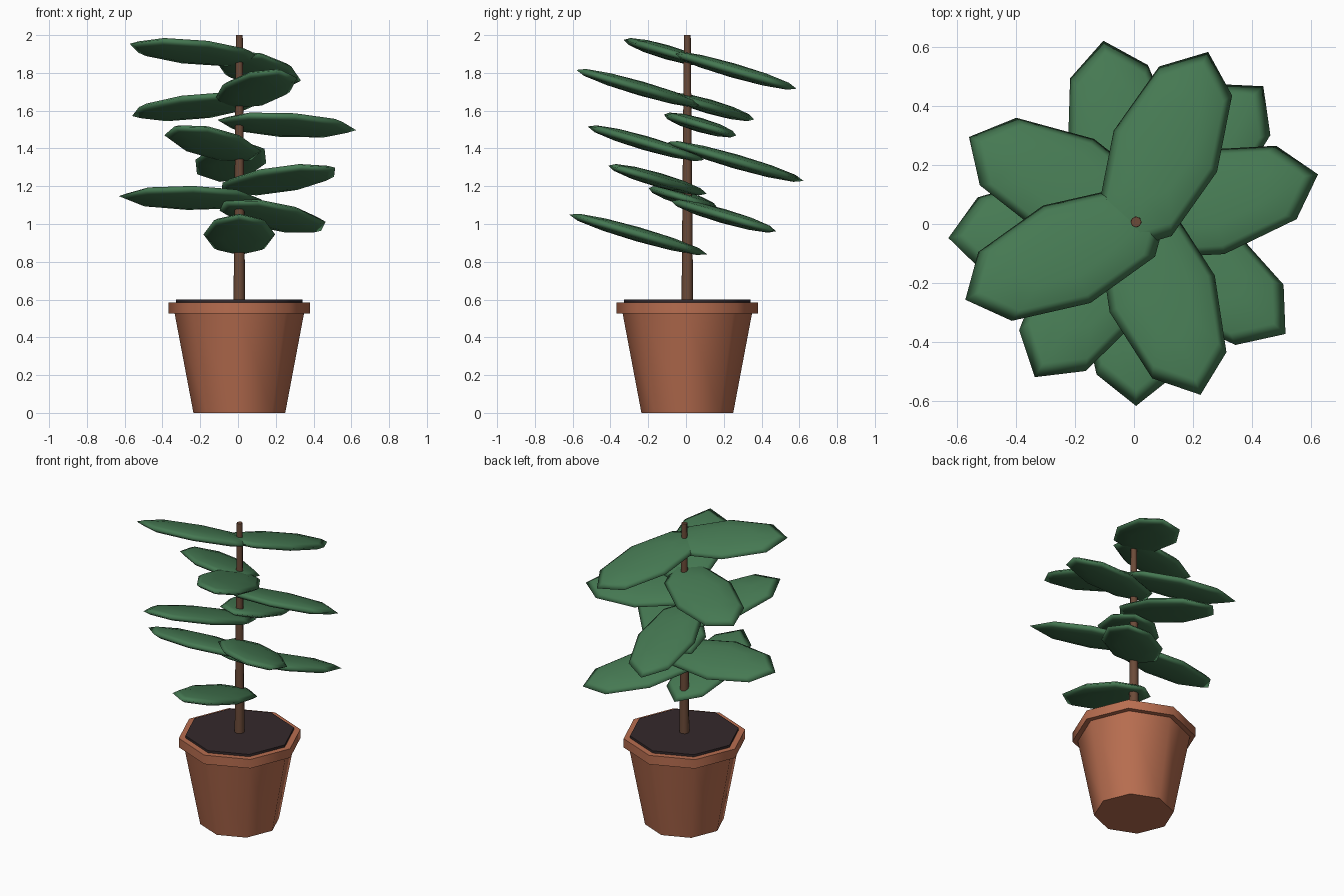
import bpy
import math
from mathutils import Matrix

if "Cube" in bpy.data.objects:
    bpy.data.objects.remove(bpy.data.objects["Cube"])

CENTRE = (0.007, 0.007)
SIDES = 8


def make_material(name, rgb):
    mat = bpy.data.materials.new(name)
    mat.use_nodes = True
    mat.diffuse_color = (*rgb, 1)
    mat.node_tree.nodes["Principled BSDF"].inputs["Base Color"].default_value = (*rgb, 1)
    return mat


terracotta = make_material("terracotta", (0.48, 0.155, 0.08))
earth = make_material("dark earth", (0.034, 0.022, 0.024))
bark = make_material("brown bark", (0.15, 0.07, 0.04))
green = make_material("leaf green", (0.06, 0.19, 0.085))


def finish(name, mat, angle):
    obj = bpy.context.object
    obj.name = name
    obj.data.name = name
    obj.data.materials.append(mat)
    bpy.ops.object.shade_smooth_by_angle(angle=math.radians(angle))
    return obj


def tapered(name, bottom, top, z0, z1, mat):
    """Eight-sided tapered cylinder with a corner pointing along x."""
    bpy.ops.mesh.primitive_cone_add(vertices=SIDES, radius1=bottom, radius2=top,
                                    depth=z1 - z0, location=(*CENTRE, (z0 + z1) / 2))
    return finish(name, mat, 50)


# Pot, rim, soil and stem
tapered("pot_body", 0.243, 0.345, 0, 0.54, terracotta)
tapered("pot_rim", 0.375, 0.375, 0.525, 0.585, terracotta)
tapered("soil", 0.335, 0.335, 0.54, 0.6, earth)
tapered("stem", 0.031, 0.018, 0.56, 2.0, bark)

# Leaves spiral up the stem by the golden angle, all tipped the same way
LEAVES = 11
TILT = Matrix.Rotation(-0.28, 4, "X")
SHAPE = Matrix.Diagonal((0.38, 0.19, 0.038, 1))
for i in range(LEAVES):
    yaw = math.radians(-90 + 137.5 * i)
    place = Matrix.Translation((CENTRE[0] + 0.26 * math.cos(yaw),
                                CENTRE[1] + 0.26 * math.sin(yaw),
                                0.945 + 0.0965 * i))
    bpy.ops.mesh.primitive_uv_sphere_add(segments=SIDES, ring_count=6, radius=1)
    leaf = bpy.context.object
    leaf.data.transform(SHAPE)
    leaf.matrix_world = place @ TILT @ Matrix.Rotation(yaw, 4, "Z")
    finish(f"leaf_{i + 1}", green, 180)
